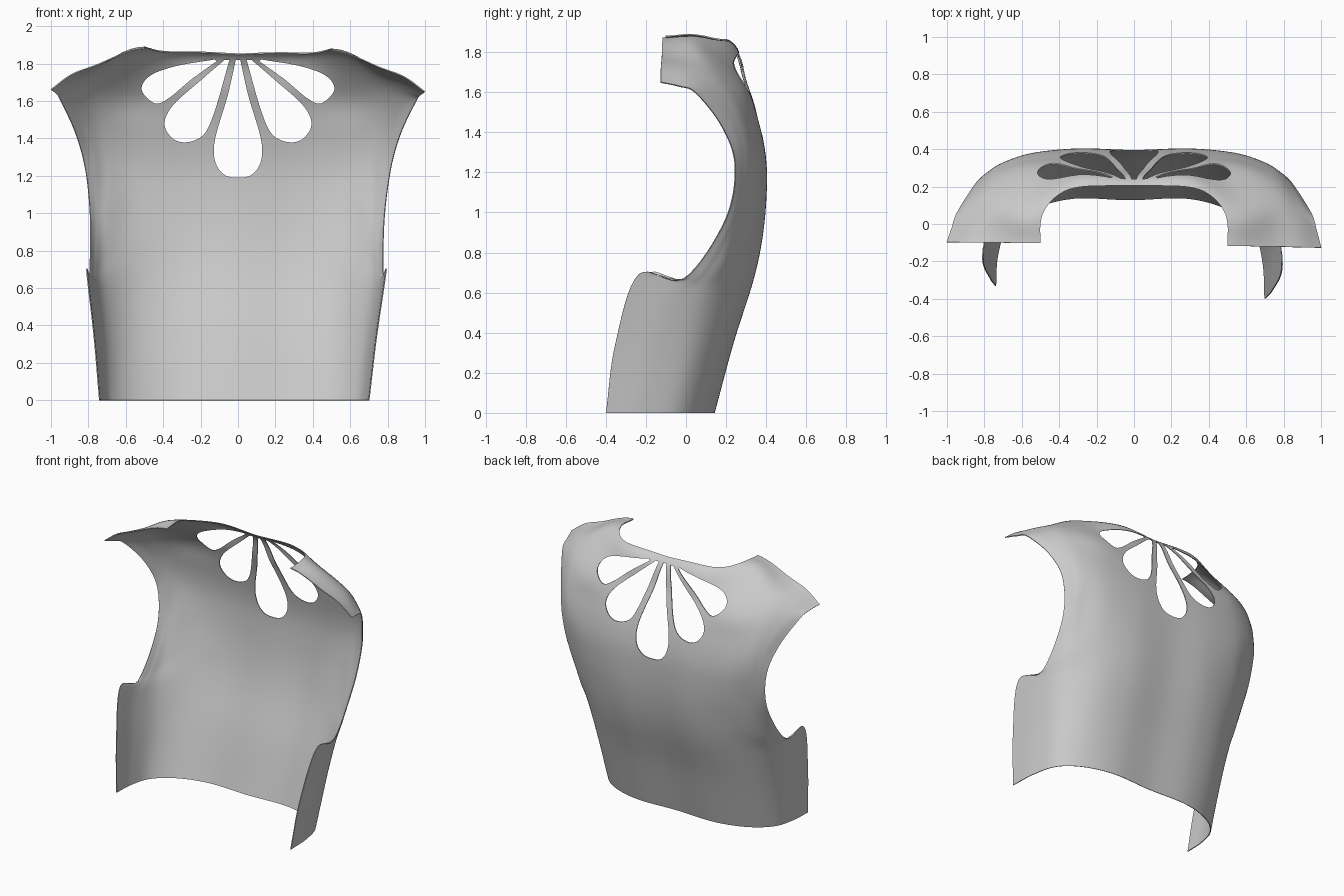
import bpy, bmesh
from mathutils import Vector

if "Cube" in bpy.data.objects:
    bpy.data.objects.remove(bpy.data.objects["Cube"])

# Half cross-sections, hem to shoulder seam: centre (y, z), outer back (x, y),
# side back (x, y, z), side (x, y, z), open edge / armhole (x, y, z)
SECTIONS = [
    ((.13, 0), (.52, .08), (.66, -.03, 0), (.71, -.19, 0), (.72, -.365, 0)),
    ((.225, .35), (.53, .18), (.68, .06, .35), (.74, -.12, .33), (.755, -.322, .34)),
    ((.32, .65), (.54, .27), (.70, .13, .60), (.765, -.04, .58), (.80, -.215, .69)),
    ((.365, .85), (.55, .32), (.70, .21, .77), (.757, .10, .71), (.785, -.01, .67)),
    ((.388, 1.05), (.55, .36), (.70, .28, 1.0), (.755, .235, .97), (.785, .195, .96)),
    ((.39, 1.25), (.55, .375), (.70, .325, 1.25), (.77, .28, 1.24), (.815, .245, 1.23)),
    ((.355, 1.45), (.55, .345), (.72, .295, 1.45), (.81, .24, 1.44), (.87, .18, 1.43)),
    ((.295, 1.64), (.56, .28), (.75, .215, 1.62), (.87, .13, 1.60), (.95, .05, 1.60)),
    ((.20, 1.855), (.56, .07), (.76, .08, 1.745), (.88, .03, 1.69), (.975, -.03, 1.635)),
    ((-.11, 1.87), (.54, -.11), (.76, -.11, 1.785), (.89, -.112, 1.735), (1.0, -.112, 1.655)),
]


def spline(pts, n, closed=False):
    """Catmull-Rom curve through pts with n steps per span."""
    pts = [Vector(p) for p in pts]
    if closed:
        ext = [pts[-1]] + pts + pts[:2]
    else:
        ext = [2 * pts[0] - pts[1]] + pts + [2 * pts[-1] - pts[-2]]
    out = []
    for a, b, c, d in zip(ext, ext[1:], ext[2:], ext[3:]):
        for k in range(n):
            t = k / n
            out.append(0.5 * (2 * b + (c - a) * t + (2 * a - 5 * b + 4 * c - d) * t * t
                              + (3 * b - a - 3 * c + d) * t ** 3))
    if not closed:
        out.append(pts[-1])
    return out


def make_object(name, bm):
    bmesh.ops.recalc_face_normals(bm, faces=bm.faces)
    mesh = bpy.data.meshes.new(name)
    bm.to_mesh(mesh)
    bm.free()
    obj = bpy.data.objects.new(name, mesh)
    bpy.context.collection.objects.link(obj)
    return obj


def prism(name, outline, direction):
    """Closed cutter: a planar outline extruded along direction."""
    bm = bmesh.new()
    face = bm.faces.new([bm.verts.new(p) for p in outline])
    top = bmesh.ops.extrude_face_region(bm, geom=[face], use_keep_orig=True)["geom"]
    bmesh.ops.translate(bm, vec=direction,
                        verts=[v for v in top if isinstance(v, bmesh.types.BMVert)])
    obj = make_object(name, bm)
    obj.hide_render = True
    return obj


def settle(p):
    """The slight left/right unevenness of the draped cloth."""
    x, y, z = p
    if y < 0:
        y *= 1 + 0.13 * x
    return (x - 0.02 * max(0, 1 - z / 1.2), y, z - 0.01 * x * (z / 1.88) ** 4)


# Cloth sheet: smooth surface through the mirrored sections
rows = []
for (y, z), (cx, cy), d, e, f in SECTIONS:
    half = [(.3, y + .008 if y > 0 else y, z), (cx, cy, z), d, e, f]
    full = [(-p[0], p[1], p[2]) for p in reversed(half)] + [(0, y, z)] + half
    rows.append(spline(full, 8))
columns = [spline(col, 8) for col in zip(*rows)]
bm = bmesh.new()
grid = [[bm.verts.new(settle(p)) for p in col] for col in columns]
for a, b in zip(grid, grid[1:]):
    for j in range(len(a) - 1):
        bm.faces.new((a[j], b[j], b[j + 1], a[j + 1]))
garment = make_object("garment_back_panel", bm)
sheet = garment.modifiers.new("thickness", "SOLIDIFY")
sheet.thickness = 0.006
sheet.offset = 0

# Neck opening cutter, outlined in the top view
neck = spline([(.5, -.1), (.5, 0), (.48, .07), (.43, .135), (.36, .18), (.27, .2), (.12, .205),
               (0, .205)], 5)
neck = [Vector((.5, -.3))] + neck
outline = [(p.x, p.y, 1.6) for p in neck] + [(-p.x, p.y, 1.6) for p in reversed(neck[:-1])]
cutters = [prism("neck_cutter", outline, (0, 0, .6))]

# Petal cutters, outlined in the front view (tip first)
side = [(.012, 1.82), (.055, 1.63), (.122, 1.40), (.123, 1.28), (.075, 1.207)]
middle_petal = side + [(0, 1.19)] + [(-x, z) for x, z in reversed(side)]
low_petal = [(.072, 1.82), (.2, 1.71), (.345, 1.58), (.393, 1.48), (.35, 1.40), (.27, 1.38),
             (.18, 1.425), (.12, 1.56), (.046, 1.82)]
high_petal = [(.125, 1.822), (.33, 1.787), (.47, 1.735), (.515, 1.66), (.445, 1.588),
              (.37, 1.615), (.25, 1.715), (.115, 1.812)]
for name, pts, signs in (("middle_petal", middle_petal, (1,)),
                         ("low_petal", low_petal, (1, -1)),
                         ("high_petal", high_petal, (1, -1))):
    for s in signs:
        curve = spline(pts, 7)
        cutters.append(prism(name + "_cutter", [(s * p.x, .05, p.y) for p in curve], (0, .6, 0)))

for c in cutters:
    cut = garment.modifiers.new(c.name, "BOOLEAN")
    cut.operation = "DIFFERENCE"
    cut.solver = "EXACT"
    cut.object = c

# Bake the cuts, drop the cutters, smooth the cloth
bpy.context.view_layer.objects.active = garment
garment.select_set(True)
for m in list(garment.modifiers):
    bpy.ops.object.modifier_apply(modifier=m.name)
for c in cutters:
    bpy.data.objects.remove(c)
bpy.ops.object.shade_smooth_by_angle(angle=0.7)
